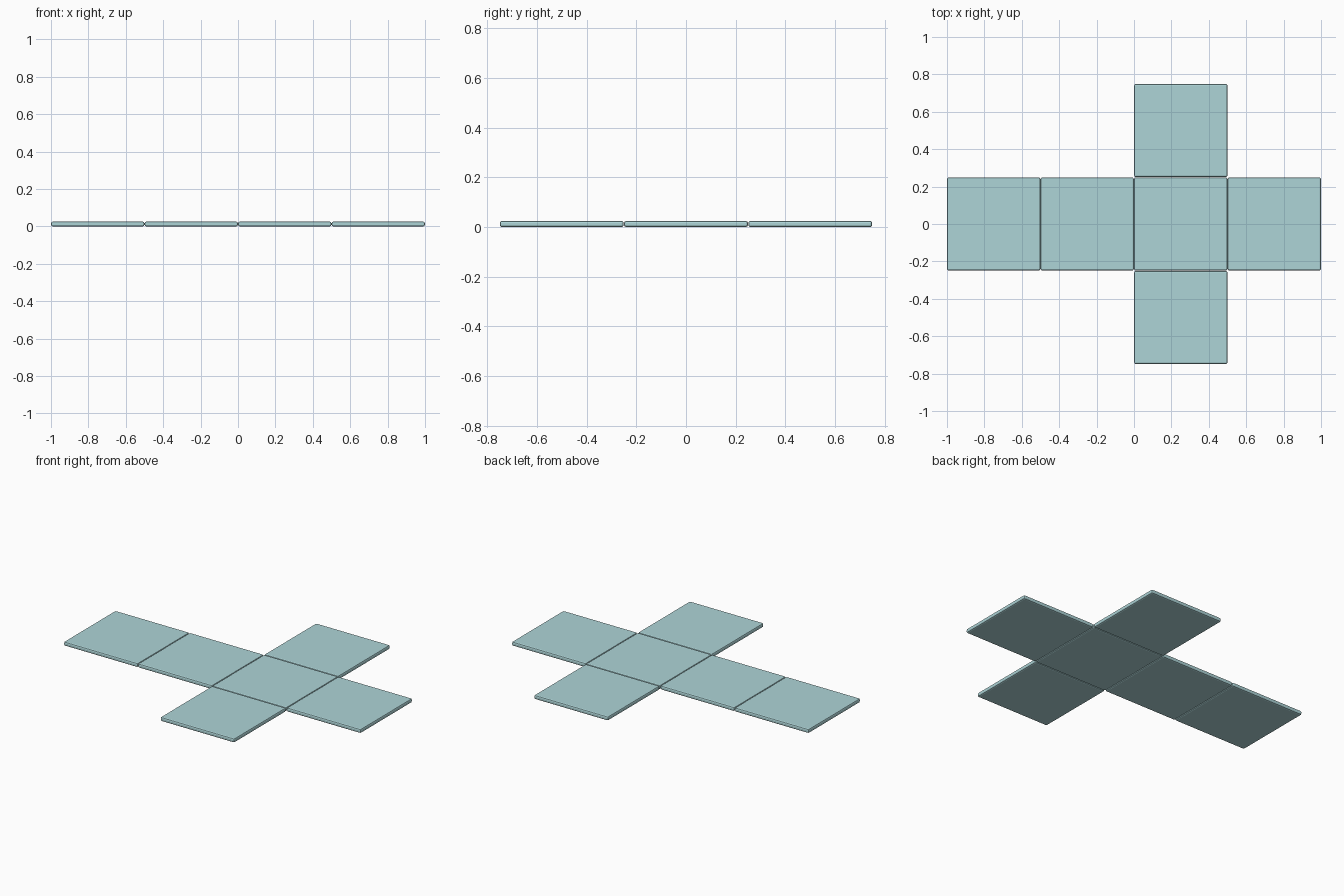
import bpy

if "Cube" in bpy.data.objects:
    bpy.data.objects.remove(bpy.data.objects["Cube"])

SIZE, THICK, BEVEL = 0.498, 0.025, 0.008

glass = bpy.data.materials.new("pale_teal_glass")
glass.diffuse_color = (0.42, 0.66, 0.68, 0.5)
glass.use_nodes = True
glass.node_tree.nodes["Principled BSDF"].inputs["Base Color"].default_value = glass.diffuse_color


def panel(name, x, y):
    # Thin square plate with softened edges and corners
    bpy.ops.mesh.primitive_cube_add(size=1, location=(x, y, THICK / 2))
    ob = bpy.context.object
    ob.name = name
    ob.scale = (SIZE, SIZE, THICK)
    bpy.ops.object.transform_apply(location=False, rotation=False, scale=True)
    ob.data.materials.append(glass)
    bev = ob.modifiers.new("soft_edges", 'BEVEL')
    bev.width = BEVEL
    bev.segments = 2
    bev.limit_method = 'ANGLE'


# Row of four panels
for i in range(4):
    panel(f"row_panel_{i + 1}", -0.75 + 0.5 * i, 0)

# Side flaps of the cross
panel("back_flap", 0.25, 0.5)
panel("front_flap", 0.25, -0.5)
